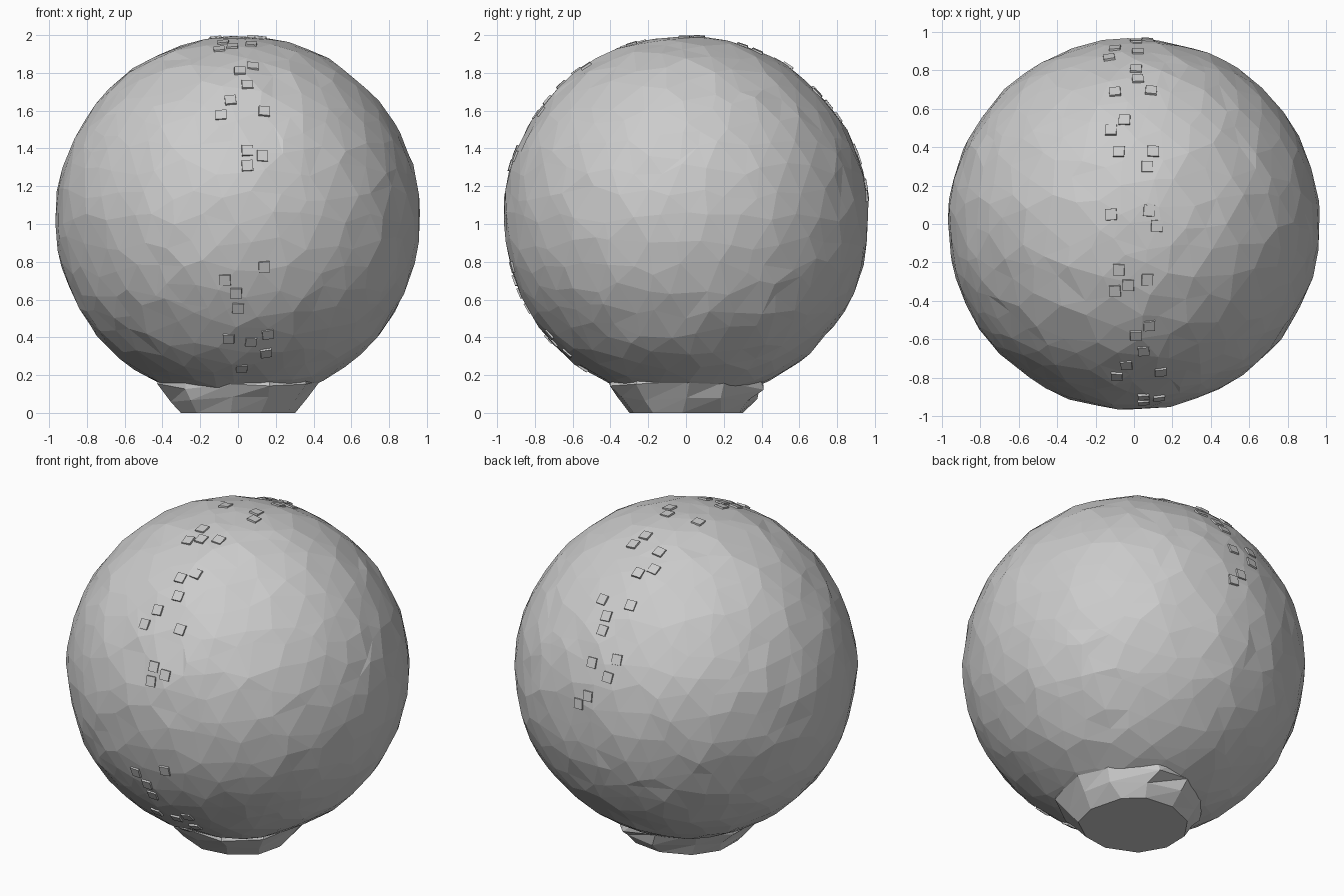
import bpy, bmesh, math, random
from mathutils import Vector
from mathutils.bvhtree import BVHTree

if "Cube" in bpy.data.objects:
    bpy.data.objects.remove(bpy.data.objects["Cube"])

random.seed(7)
CENTRE = Vector((0, 0, 1.03))
R = 0.972


def make_object(name, bm):
    bmesh.ops.recalc_face_normals(bm, faces=bm.faces)
    mesh = bpy.data.meshes.new(name)
    bm.to_mesh(mesh)
    obj = bpy.data.objects.new(name, mesh)
    bpy.context.collection.objects.link(obj)
    return obj


# Faceted round body with slightly uneven facets
bm = bmesh.new()
bmesh.ops.create_icosphere(bm, subdivisions=4, radius=1)
for v in bm.verts:
    jitter = Vector([random.uniform(-0.04, 0.04) for _ in range(3)])
    v.co = CENTRE + (v.co + jitter).normalized() * (R + random.uniform(-0.01, 0.003))
    v.co.z = min(v.co.z, 1.995)
body_tree = BVHTree.FromBMesh(bm)
make_object("body", bm)
bm.free()

# Rough flared foot: rings of (radius, height, unevenness)
bm = bmesh.new()
N = 11
rings = []
for r, z, wobble in [(0.31, 0, 0.01), (0.36, 0.07, 0.02), (0.425, 0.15, 0.03), (0.40, 0.26, 0)]:
    ring = []
    for i in range(N):
        a = math.tau * (i + random.uniform(-0.15, 0.15)) / N
        rr = r + random.uniform(-wobble, wobble)
        zz = z + (random.uniform(-wobble, wobble) if z else 0)
        ring.append(bm.verts.new((rr * math.cos(a), rr * math.sin(a), zz)))
    rings.append(ring)
for low, high in zip(rings, rings[1:]):
    for i in range(N):
        j = (i + 1) % N
        bm.faces.new((low[i], low[j], high[j]))
        bm.faces.new((low[i], high[j], high[i]))
bm.faces.new(rings[0][::-1])
bm.faces.new(rings[-1])
make_object("foot", bm)
bm.free()

# Small square studs in a band over the body: front ones by (x, z), upper and back ones by (x, y)
front = [(.02, .23), (.15, .31), (.07, .37), (.16, .41), (-.05, .39), (0, .55), (-.01, .63),
         (-.07, .70), (.14, .77), (.05, 1.31), (.05, 1.39), (.13, 1.36), (-.09, 1.58),
         (-.04, 1.66), (.14, 1.60), (.05, 1.74), (.01, 1.81), (.08, 1.84)]
upper = [(-.08, -.24), (-.03, -.32), (-.10, -.35), (.07, -.29), (.12, -.01), (.08, .07),
         (-.12, .05), (.07, .30), (.10, .38), (-.08, .38), (-.12, .49), (-.05, .54),
         (.09, .70), (-.10, .69), (.01, .81), (.02, .76), (.02, .90), (-.13, .87),
         (-.10, .915), (.01, .955), (.07, .962)]
dirs = [Vector((x, -math.sqrt(R * R - x * x - (z - 1.03) ** 2), z - 1.03)) for x, z in front]
dirs += [Vector((x, y, math.sqrt(max(0, R * R - x * x - y * y)))) for x, y in upper]

bm = bmesh.new()
for d in dirs:
    n = d.normalized()
    hit = body_tree.ray_cast(CENTRE + n * 2, -n)[0]
    side = (Vector((1, random.uniform(-.08, .08), random.uniform(-.08, .08))))
    side = (side - n * side.dot(n)).normalized()
    other = n.cross(side)
    quads = []
    for h, s in [(-0.015, 0.031), (0.009, 0.029)]:
        quads.append([bm.verts.new(hit + n * h + side * sx * s + other * sy * s)
                      for sx, sy in [(-1, -1), (1, -1), (1, 1), (-1, 1)]])
    lo, hi = quads
    bm.faces.new(lo[::-1])
    bm.faces.new(hi)
    for i in range(4):
        j = (i + 1) % 4
        bm.faces.new((lo[i], lo[j], hi[j], hi[i]))
make_object("studs", bm)
bm.free()
